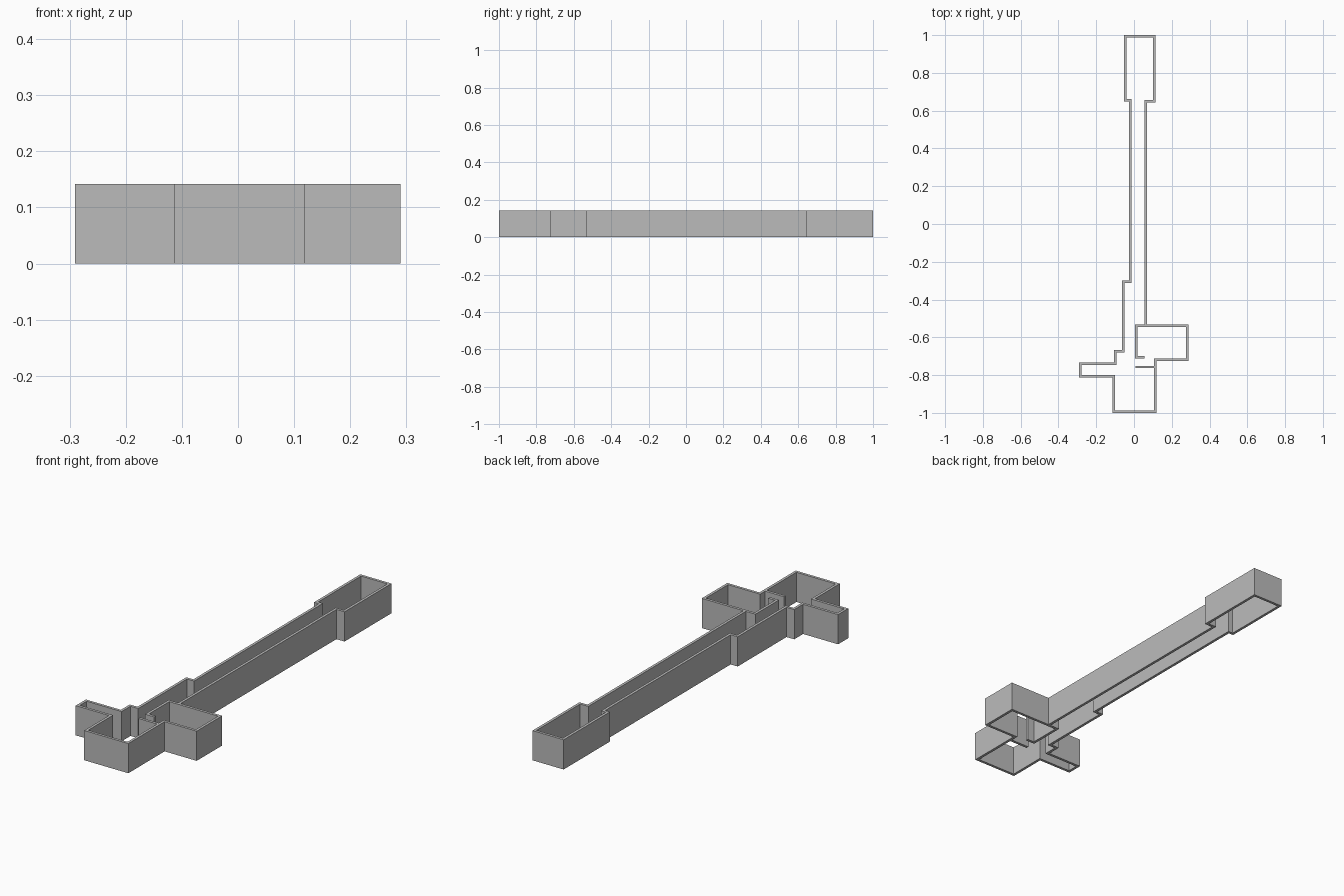
import bpy
from mathutils import Vector

HEIGHT = 0.142
HALF = 0.0065  # half the wall thickness

cube = bpy.data.objects.get("Cube")
if cube:
    bpy.data.objects.remove(cube, do_unlink=True)

grey = bpy.data.materials.new("plain grey")
grey.use_nodes = True
colour = (0.5, 0.5, 0.5, 1)
grey.diffuse_color = colour
grey.node_tree.nodes["Principled BSDF"].inputs["Base Color"].default_value = colour


def wall(name, path):
    """Upright wall of even thickness along a path, mitred at the corners."""
    pts = [Vector(p) for p in path]
    dirs = [(b - a).normalized() for a, b in zip(pts, pts[1:])]
    dirs = [dirs[0]] + dirs + [dirs[-1]]
    verts, faces = [], []
    for p, d_in, d_out in zip(pts, dirs, dirs[1:]):
        n_in, n_out = Vector((-d_in.y, d_in.x)), Vector((-d_out.y, d_out.x))
        mitre = (n_in + n_out) / (1 + n_in.dot(n_out)) * HALF
        for q, z in ((p + mitre, 0), (p - mitre, 0), (p - mitre, HEIGHT), (p + mitre, HEIGHT)):
            verts.append((q.x, q.y, z))
    for i in range(len(pts) - 1):
        a, b = 4 * i, 4 * i + 4
        for k in range(4):
            j = (k + 1) % 4
            faces.append((a + k, a + j, b + j, b + k))
    last = len(verts) - 4
    faces += [(3, 2, 1, 0), tuple(range(last, last + 4))]
    mesh = bpy.data.meshes.new(name)
    mesh.from_pydata(verts, [], faces)
    mesh.materials.append(grey)
    obj = bpy.data.objects.new(name, mesh)
    bpy.context.collection.objects.link(obj)
    return obj


# One continuous run: side room, front room, left alcove, corridor, end room
wall("outer_wall", [
    (0.055, -0.705), (0.012, -0.705), (0.012, -0.539),          # side room
    (0.283, -0.539), (0.283, -0.719), (0.113, -0.719),
    (0.113, -0.993), (-0.108, -0.993), (-0.108, -0.805),        # front room
    (-0.284, -0.805), (-0.284, -0.741), (-0.099, -0.741),       # left alcove
    (-0.099, -0.674), (-0.058, -0.674), (-0.058, -0.305),       # corridor, left side
    (-0.021, -0.305), (-0.021, 0.656), (-0.046, 0.656),
    (-0.046, 0.993), (0.106, 0.993), (0.106, 0.651),            # end room
    (0.063, 0.651), (0.063, -0.539 + HALF),                     # corridor, right side
])

# Short partition beside the doorway
wall("doorway_partition", [(0.113 - HALF, -0.757), (0.008, -0.757)])
